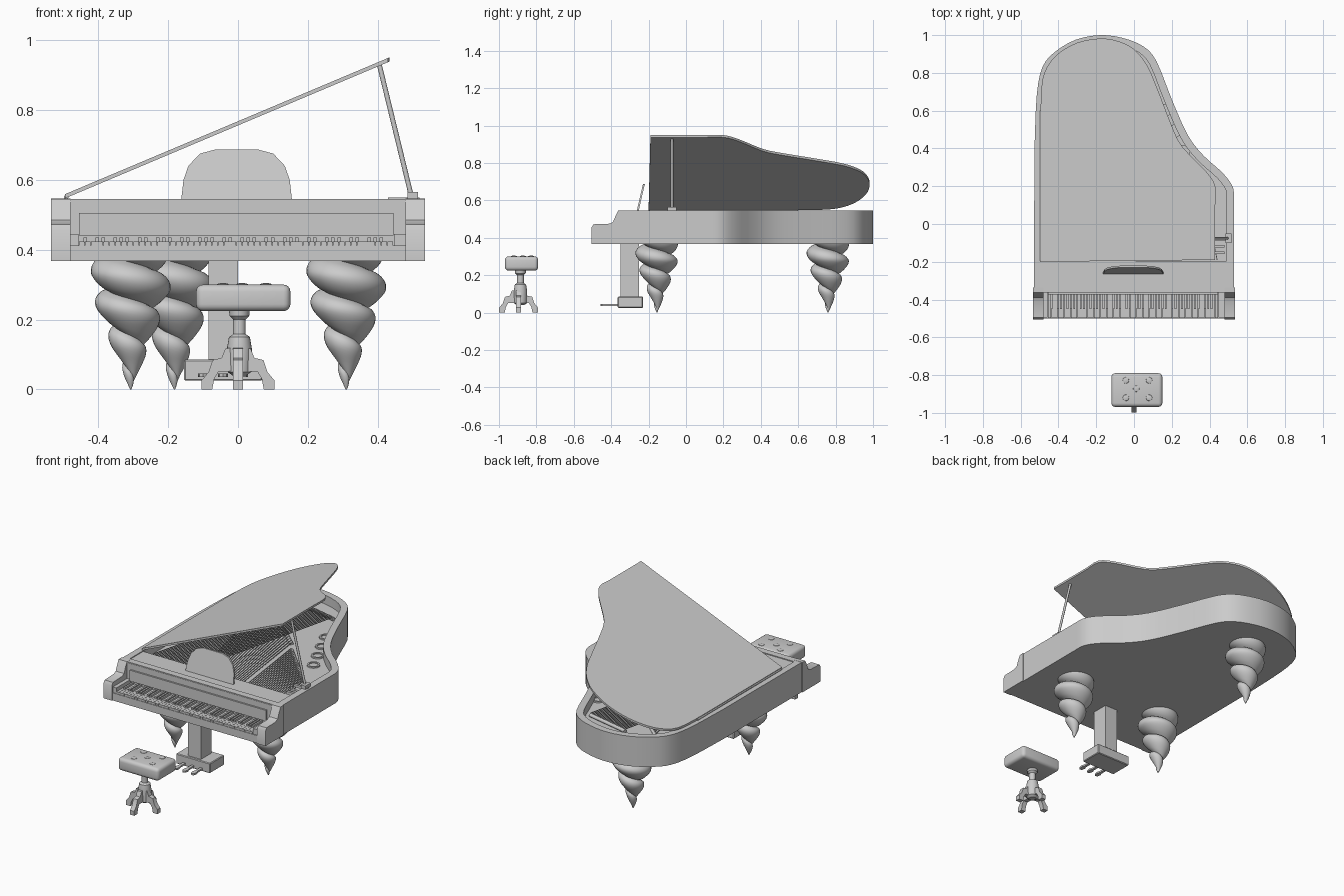
import bpy, bmesh, math
from mathutils import Vector as V

if "Cube" in bpy.data.objects:
    bpy.data.objects.remove(bpy.data.objects["Cube"])


def finish(name, bm, angle=35):
    bmesh.ops.recalc_face_normals(bm, faces=bm.faces)
    me = bpy.data.meshes.new(name)
    bm.to_mesh(me)
    bm.free()
    ob = bpy.data.objects.new(name, me)
    bpy.context.collection.objects.link(ob)
    bpy.ops.object.select_all(action='DESELECT')
    ob.select_set(True)
    bpy.context.view_layer.objects.active = ob
    bpy.ops.object.shade_smooth_by_angle(angle=math.radians(angle))
    return ob


def add_solid(bm, loop, vec):
    a = [bm.verts.new(p) for p in loop]
    b = [bm.verts.new(V(p) + V(vec)) for p in loop]
    bm.faces.new(a)
    bm.faces.new(b[::-1])
    for i in range(len(a)):
        j = (i + 1) % len(a)
        bm.faces.new((a[i], a[j], b[j], b[i]))


def solid(name, loop, vec):
    bm = bmesh.new()
    add_solid(bm, loop, vec)
    return finish(name, bm)


def boxes(name, items, bevel=0, seg=1):
    bm = bmesh.new()
    for x0, x1, y0, y1, z0, z1 in items:
        add_solid(bm, [(x0, y0, z0), (x1, y0, z0), (x1, y1, z0), (x0, y1, z0)], (0, 0, z1 - z0))
    if bevel:
        bmesh.ops.bevel(bm, geom=bm.edges[:], offset=bevel, segments=seg, affect='EDGES', profile=0.5)
    return finish(name, bm)


def rods(name, pairs, r, n=6):
    bm = bmesh.new()
    for p, q in pairs:
        d = V(q) - V(p)
        u = d.orthogonal().normalized()
        w = d.normalized().cross(u)
        ring = [V(p) + r * (u * math.cos(k * math.tau / n) + w * math.sin(k * math.tau / n)) for k in range(n)]
        add_solid(bm, ring, d)
    return finish(name, bm, 70)


def lathe(name, prof, c, n=24):
    bm = bmesh.new()
    rings = [[bm.verts.new((c[0] + r * math.cos(k * math.tau / n), c[1] + r * math.sin(k * math.tau / n), z))
              for k in range(n)] for r, z in prof]
    for a, b in zip(rings, rings[1:]):
        for k in range(n):
            bm.faces.new((a[k], a[k - 1], b[k - 1], b[k]))
    bm.faces.new(rings[0])
    bm.faces.new(rings[-1])
    return finish(name, bm)


def spline(pts, n=3):
    P = [V(p) for p in pts]
    P = [2 * P[0] - P[1]] + P + [2 * P[-1] - P[-2]]
    out = []
    for a, b, c, d in zip(P, P[1:], P[2:], P[3:]):
        for k in range(n):
            t = k / n
            out.append(0.5 * (2 * b + (c - a) * t + (2 * a - 5 * b + 4 * c - d) * t * t
                              + (3 * b - a - 3 * c + d) * t ** 3))
    return out + [P[-2]]


def inset(loop, d):
    out = []
    for i, p in enumerate(loop):
        a, b = (p - loop[i - 1]).normalized(), (loop[(i + 1) % len(loop)] - p).normalized()
        na, nb = V((-a.y, a.x)), V((-b.y, b.x))
        m = (na + nb).normalized()
        out.append(p + m * d / max(0.5, m.dot(na)))
    return out


def at(loop, z):
    return [(p[0], p[1], z) for p in loop]


# Case: wing-shaped floor slab, hollow rim and iron plate
curve = spline([(.53, .1), (.525, .19), (.47, .27), (.37, .36), (.285, .47), (.2, .66), (.12, .86), (.05, .94),
                (-.06, .985), (-.18, 1.0), (-.31, .975), (-.42, .91), (-.485, .83), (-.515, .68), (-.527, .4)])
slab = [V((-.53, -.5)), V((.53, -.5))] + curve
outer = [V((-.53, -.36)), V((.53, -.36))] + curve
inner = inset(outer, .04)
solid("case_floor", at(slab, .367), (0, 0, .045))
bm = bmesh.new()
L = [[bm.verts.new(p) for p in at(lp, z)] for lp, z in
     ((outer, .41), (outer, .545), (inner, .545), (inner, .41))]
for s in range(4):
    a, b = L[s], L[(s + 1) % 4]
    for i in range(len(a)):
        bm.faces.new((a[i - 1], a[i], b[i], b[i - 1]))
finish("rim", bm)
solid("iron_plate", at(inset(outer, .038), .47), (0, 0, .022))

# Front of case: stretcher, fallboard, cheek blocks, arms
boxes("stretcher", [(-.49, .49, -.362, -.195, .41, .54)])
boxes("fallboard", [(-.455, .445, -.372, -.36, .44, .505)])
boxes("cheek_blocks", [(-.485, -.457, -.495, -.36, .41, .445), (.447, .485, -.495, -.36, .41, .445)])
arm = [(-.505, .367), (-.505, .455), (-.495, .472), (-.41, .475), (-.39, .485), (-.375, .52), (-.362, .545),
       (-.335, .546), (-.335, .367)]
for side, x in (("left", -.535), ("right", .48)):
    solid(side + "_arm", [(x, y, z) for y, z in arm], (.055, 0, 0))

# Keyboard
w = .9 / 52
boxes("white_keys", [(-.455 + i * w, -.455 + i * w + w * .93, -.497, -.36, .405, .424) for i in range(52)])
boxes("black_keys", [(-.455 + i * w - .005, -.455 + i * w + .005, -.45, -.36, .42, .435)
                     for i in range(1, 52) if i % 7 in (1, 3, 4, 6, 0)])

# Music desk
half = [(.16, .53), (.152, .6), (.138, .64), (.105, .675), (.06, .687)]
desk = [(x, z) for x, z in half] + [(-x, z) for x, z in half[::-1]]
solid("music_desk", [(x - .004, -.264 + (z - .54) * .23, z) for x, z in desk], (0, .01, 0))

# Open lid, hinged on the left
lid = [V((-.495, -.2)), V((.43, -.19))] + spline(
    [(.43, .1), (.43, .2), (.38, .28), (.255, .41), (.2, .52), (.13, .7), (.07, .84), (.0, .925), (-.08, .967),
     (-.18, .982), (-.3, .96), (-.41, .895), (-.475, .8), (-.492, .68), (-.495, .5)])
solid("lid", [(p.x, p.y, .547 + .4216 * (p.x + .495)) for p in lid], (0, 0, .012))
rods("lid_hinge", [((-.492, -.195, .55), (-.492, .6, .55))], .007)

# Prop stick with its base
rods("prop_stick", [((.497, -.075, .55), (.405, -.075, .928))], .007, 8)
boxes("prop_base", [(.485, .515, -.1, -.05, .54, .565), (.43, .52, -.09, -.075, .535, .55),
                    (.43, .48, -.16, -.145, .49, .535), (.43, .48, -.125, -.11, .49, .535)])

# Strings, bridges and plate holes
treble, mid, bass = [], [], []
for i in range(22):
    t = i / 21
    bass.append(((-.46 + .3 * t, -.19, .52), (-.2 + .27 * t, .86 - .06 * t, .515)))
    mid.append(((-.13 + .28 * t, -.19, .512), (-.36 + .42 * t, .8 - .38 * t, .505)))
    treble.append(((.18 + .26 * t, -.19, .512), (.1 + .29 * t, .36 - .3 * t, .505)))
for name, s in (("bass_strings", bass), ("middle_strings", mid), ("treble_strings", treble)):
    rods(name, s, .0028, 4)
    rods(name + "_bridge", [(V(s[0][1]) - V((0, 0, .012)), V(s[-1][1]) - V((0, 0, .012)))], .012, 6)
for i in range(4):
    x, y = .31 - i * .05, .27 + i * .11
    lathe("plate_hole_ring", [(.036, .49), (.036, .5), (.026, .5), (.026, .494)], (x, y), 20)

# Spiral shell legs
ENV = [(0, .002), (.03, .016), (.08, .036), (.12, .055), (.18, .078), (.23, .098), (.28, .114), (.33, .116), (.4, .108)]


def env(z):
    for (a, ra), (b, rb) in zip(ENV, ENV[1:]):
        if z <= b:
            return ra + (rb - ra) * max(0, z - a) / (b - a)
    return ENV[-1][1]


def shell_leg(name, cx, cy, n=32, K=12):
    bm = bmesh.new()
    rows = []
    pitch = .105
    for i in range(-int(n * 1.5), int(n * 3.25)):
        th = math.tau * i / n
        row = []
        for k in range(K + 1):
            u = k / K
            z = min(.38, max(0, .285 - pitch * i / n + (.5 - u) * pitch))
            bulge = .56 + .44 * math.sin(math.pi * min(1, u ** .85)) ** .7 if 0 < u < 1 else .56
            r = env(z) * bulge
            row.append(bm.verts.new((cx + r * math.cos(th), cy + r * math.sin(th), z)))
        rows.append(row)
    for a, b in zip(rows, rows[1:]):
        for k in range(K):
            bm.faces.new((a[k], b[k], b[k + 1], a[k + 1]))
    bmesh.ops.remove_doubles(bm, verts=bm.verts, dist=.0003)
    finish(name, bm, 60)


shell_leg("front_left_leg", -.307, -.155)
shell_leg("front_right_leg", .31, -.155)
shell_leg("back_leg", -.182, .76)

# Pedal lyre
boxes("lyre_column", [(-.085, 0, -.35, -.25, .08, .37)])
boxes("pedal_box", [(-.155, .07, -.365, -.23, .025, .085)], .004)
for i in range(3):
    x = -.1 + i * .057
    pts = [(x - .008, -.36), (x - .008, -.41), (x - .014, -.43), (x - .01, -.45), (x, -.456), (x + .01, -.45),
           (x + .014, -.43), (x + .008, -.41), (x + .008, -.36)]
    solid("pedal", at(pts, .035), (0, 0, .01))

# Stool
SX, SY = .0, -.895
boxes("stool_seat", [(-.12, .15, -.968, -.79, .224, .3)], .02, 4)
for x, y in ((.012, -.872), (-.043, -.828), (.08, -.828), (-.043, -.92), (.08, -.92)):
    lathe("seat_button", [(.018, .298), (.016, .302), (.008, .304)], (x, y), 12)
lathe("stool_post", [(.02, .04), (.034, .05), (.036, .115), (.03, .15), (.018, .158), (.018, .2), (.028, .21), (.03, .228)],
      (SX + .004, SY + .01))
foot = [(0, .122), (.036, .117), (.047, .09), (.073, .084), (.084, .05), (.104, .026), (.104, 0), (.074, 0),
        (.068, .03), (.055, .052), (.03, .05), (0, .06)]
for i in range(4):
    c, s = round(math.cos(i * math.pi / 2)), round(math.sin(i * math.pi / 2))
    solid("stool_foot", [(SX + r * c + .014 * s, SY + r * s - .014 * c, z) for r, z in foot], (-.028 * s, .028 * c, 0))
